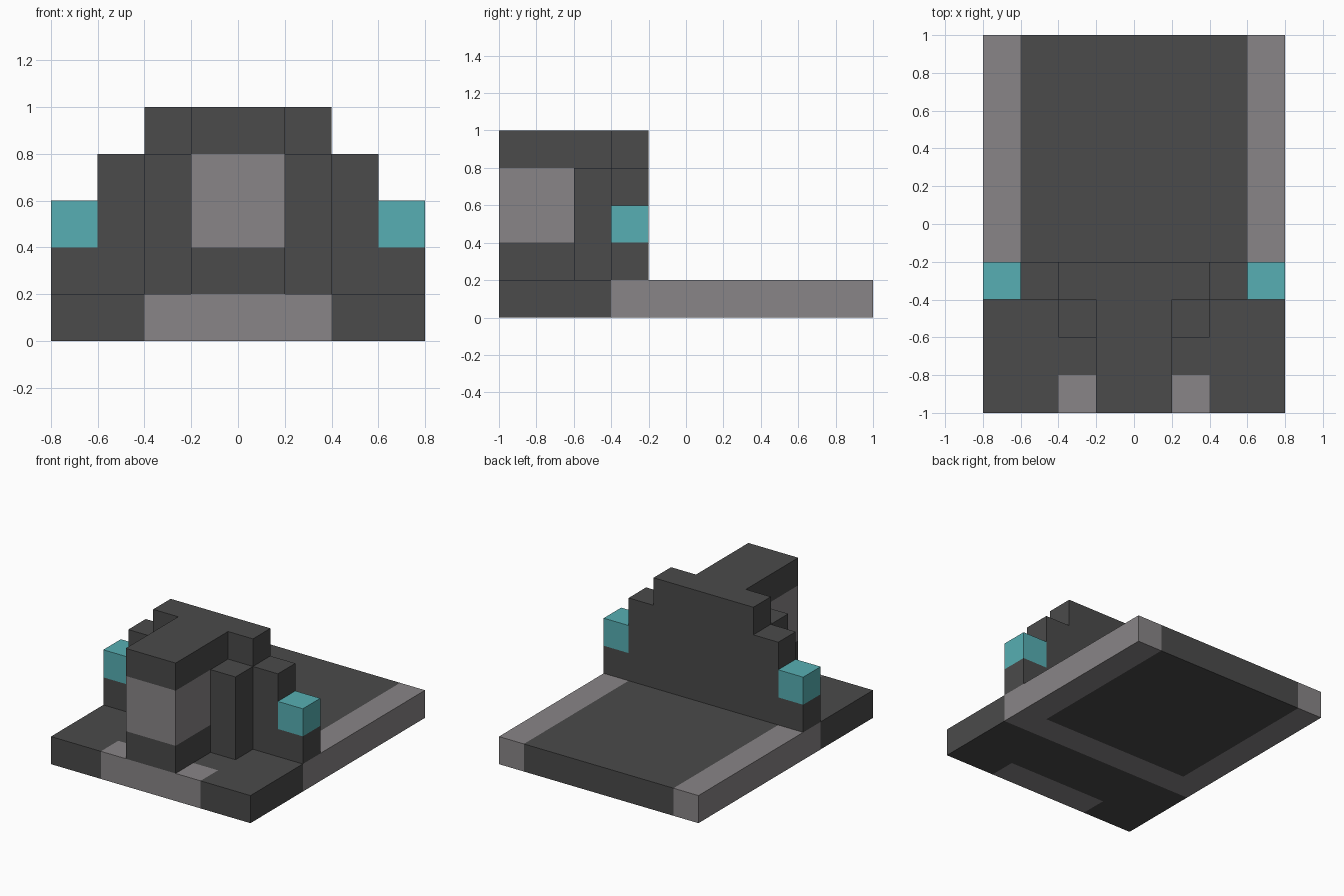
import bpy
import bmesh
from mathutils import Vector

UNIT = 0.2

cube = bpy.data.objects.get("Cube")
if cube:
    bpy.data.objects.remove(cube, do_unlink=True)


def material(name, colour):
    mat = bpy.data.materials.new(name)
    mat.use_nodes = True
    mat.diffuse_color = (*colour, 1)
    mat.node_tree.nodes["Principled BSDF"].inputs["Base Color"].default_value = (*colour, 1)
    return mat


DARK, GREY, TEAL = 0, 1, 2
materials = [
    material("dark grey", (0.069, 0.069, 0.069)),
    material("light grey", (0.25, 0.235, 0.242)),
    material("teal", (0.095, 0.429, 0.451)),
]


def block(x, y, z, colour=DARK):
    """Cells of a solid block; each range is given in grid units."""
    return {(i, j, k): colour
            for i in range(*x) for j in range(*y) for k in range(*z)}


parts = {}

# Base slab with light side strips, a cross strip under the wall and a front step
base = block((-4, 4), (-5, 5), (0, 1))
base.update(block((-4, -3), (-2, 5), (0, 1), GREY))
base.update(block((3, 4), (-2, 5), (0, 1), GREY))
base.update(block((-4, 4), (-2, -1), (0, 1), GREY))
base.update(block((-2, 2), (-5, -4), (0, 1), GREY))
parts["base_slab"] = base

# Stepped wall across the slab
wall = {}
for half_width, top in ((4, 2), (3, 4), (2, 5)):
    wall.update(block((-half_width, half_width), (-2, -1), (1, top)))
parts["stepped_wall"] = wall

# Central tower with a light band around its front
tower = block((-1, 1), (-5, -2), (1, 5))
tower.update(block((-1, 1), (-5, -3), (2, 4), GREY))
parts["central_tower"] = tower

# Mirrored pillars beside the tower and lamps on the wall ends
for side, pillar_x, lamp_x in (("left", 1, 3), ("right", -2, -4)):
    parts[side + "_pillar"] = block((pillar_x, pillar_x + 1), (-3, -2), (1, 4))
    parts[side + "_lamp"] = block((lamp_x, lamp_x + 1), (-2, -1), (2, 3), TEAL)

filled = set().union(*parts.values())


def build(name, cells):
    """Make the outer skin of a part, leaving out faces buried in neighbours."""
    bm = bmesh.new()
    for cell, colour in cells.items():
        centre = Vector(cell) + Vector((0.5, 0.5, 0.5))
        for axis in range(3):
            for sign in (-1, 1):
                normal = Vector((0, 0, 0))
                normal[axis] = sign
                if tuple(int(c + n) for c, n in zip(cell, normal)) in filled:
                    continue
                u = Vector((0, 0, 0))
                u[(axis + 1) % 3] = 0.5
                v = normal.cross(u)
                mid = centre + normal * 0.5
                corners = (mid - u - v, mid + u - v, mid + u + v, mid - u + v)
                face = bm.faces.new([bm.verts.new(p * UNIT) for p in corners])
                face.material_index = colour
    # Join the squares and merge flat areas of one colour
    bmesh.ops.remove_doubles(bm, verts=bm.verts, dist=0.001)
    bmesh.ops.dissolve_limit(bm, angle_limit=0.01, verts=bm.verts[:],
                             edges=bm.edges[:], delimit={"MATERIAL"})
    mesh = bpy.data.meshes.new(name)
    for mat in materials:
        mesh.materials.append(mat)
    bm.to_mesh(mesh)
    bm.free()
    bpy.context.collection.objects.link(bpy.data.objects.new(name, mesh))


for part_name, part_cells in parts.items():
    build(part_name, part_cells)
